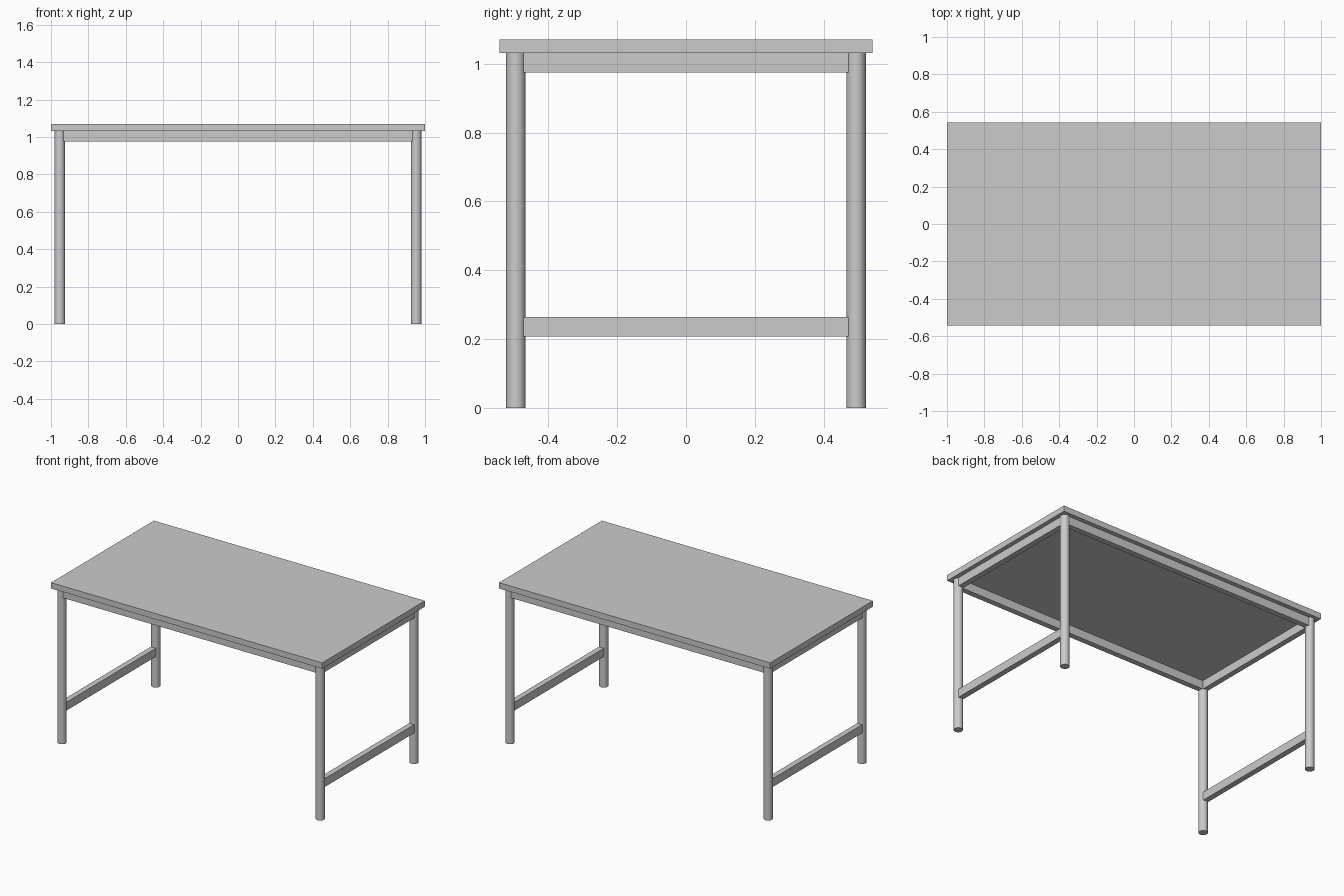
import bpy

if "Cube" in bpy.data.objects:
    bpy.data.objects.remove(bpy.data.objects["Cube"])

LEG_X, LEG_Y, LEG_R = 0.953, 0.494, 0.028
TOP_Z, UNDER_Z = 1.07, 1.031
RAIL_T, RAIL_H = 0.037, 0.056


def box(name, size, loc):
    bpy.ops.mesh.primitive_cube_add(size=1, location=loc)
    ob = bpy.context.object
    ob.name = name
    ob.scale = size
    bpy.ops.object.transform_apply(location=False, rotation=False, scale=True)
    return ob


# Table top
box("table_top", (2.0, 1.083, TOP_Z - UNDER_Z), (0, 0, (TOP_Z + UNDER_Z) / 2))

# Four round legs
for sx, side in ((-1, "left"), (1, "right")):
    for sy, end in ((-1, "front"), (1, "back")):
        bpy.ops.mesh.primitive_cylinder_add(
            vertices=32, radius=LEG_R, depth=UNDER_Z,
            location=(sx * LEG_X, sy * LEG_Y, UNDER_Z / 2))
        bpy.context.object.name = f"{end}_{side}_leg"
        bpy.ops.object.shade_smooth_by_angle()

# Front and back aprons under the top
apron_z = UNDER_Z - RAIL_H / 2
for sy, end in ((-1, "front"), (1, "back")):
    box(f"{end}_apron", (1.864, RAIL_T, RAIL_H), (0, sy * LEG_Y, apron_z))

# Side aprons and low side stretchers
for sx, side in ((-1, "left"), (1, "right")):
    box(f"{side}_apron", (RAIL_T, 0.944, RAIL_H), (sx * LEG_X, 0, apron_z))
    box(f"{side}_stretcher", (RAIL_T, 0.944, RAIL_H), (sx * LEG_X, 0, 0.236))
